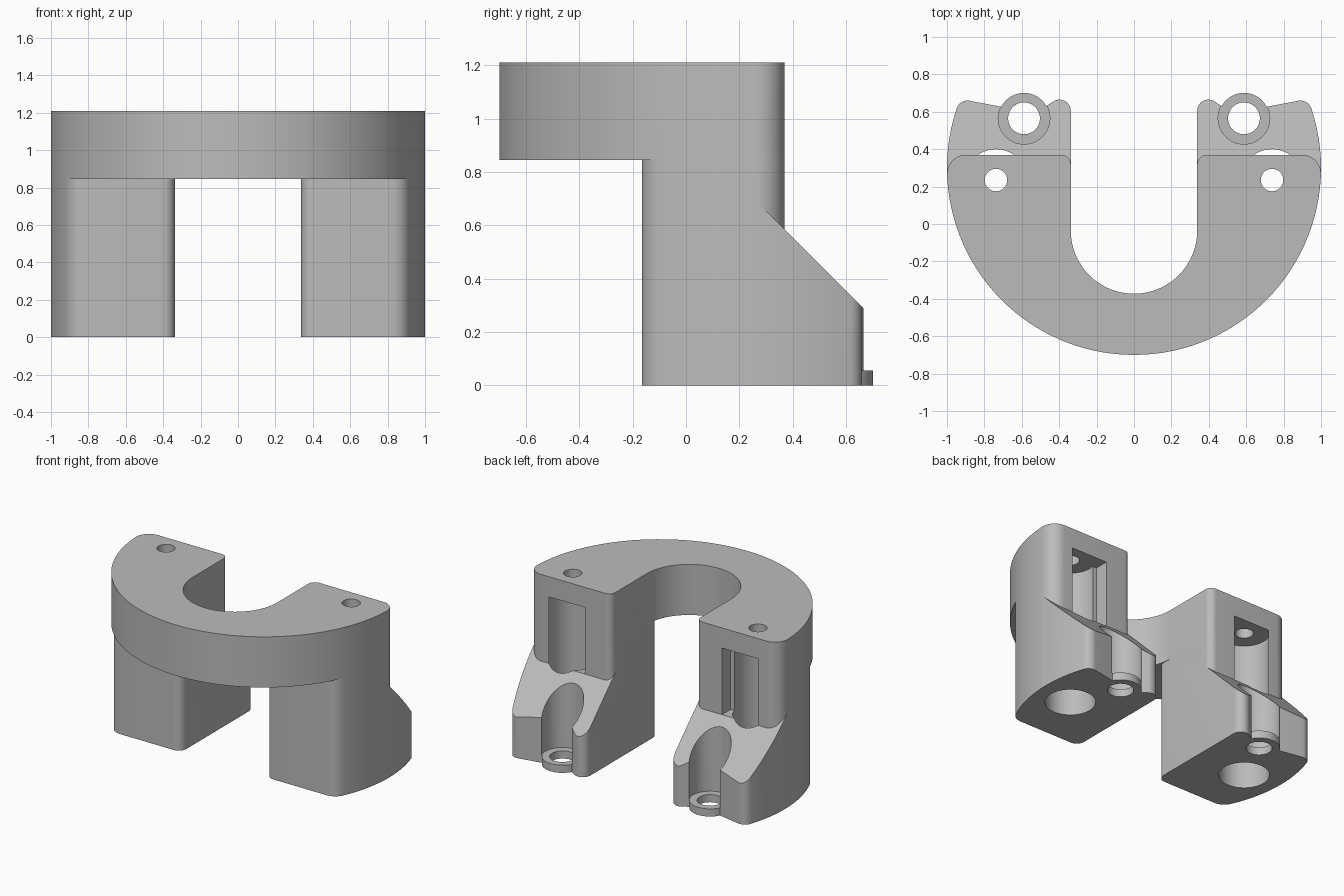
import bpy, bmesh
from math import sin, cos, atan2, sqrt, radians, degrees, floor

cube = bpy.data.objects.get("Cube")
if cube:
    bpy.data.objects.remove(cube)

grey = bpy.data.materials.new("plain grey")
grey.use_nodes = True
GREY = (0.5, 0.5, 0.5, 1)
grey.diffuse_color = GREY
grey.node_tree.nodes["Principled BSDF"].inputs["Base Color"].default_value = GREY

TOP, LEDGE, BACK, FRONT = 1.21, 0.845, 0.37, -0.165
RIM_Y, INNER = 0.30, 0.338          # outer circle centre (radius 1), half gap


def arc(cx, cy, r, a0, a1, step=3):
    """Points on an arc; inner points lie on a fixed angular grid."""
    lo, hi = min(a0, a1), max(a0, a1)
    grid = [k * step for k in range(floor(lo / step), floor(hi / step) + 2)
            if lo + 0.3 < k * step < hi - 0.3]
    angles = [lo] + grid + [hi]
    if a1 < a0:
        angles.reverse()
    return [(cx + r * cos(radians(a)), cy + r * sin(radians(a))) for a in angles]


def rim_fillet(cy, r):
    """Centre x of a fillet touching the outer circle, and the touching angle."""
    cx = sqrt((1 - r) ** 2 - (cy - RIM_Y) ** 2)
    return cx, degrees(atan2(cy - RIM_Y, cx))


def prism(name, pts, lo, hi, side=1, along_x=False):
    """Extrude a closed outline along z, or a (y, z) outline along x."""
    bm = bmesh.new()
    place = (lambda p: (lo, *p)) if along_x else (lambda p: (side * p[0], p[1], lo))
    face = bm.faces.new([bm.verts.new(place(p)) for p in pts])
    new = bmesh.ops.extrude_face_region(bm, geom=[face])["geom"]
    shift = (hi - lo, 0, 0) if along_x else (0, 0, hi - lo)
    bmesh.ops.translate(bm, vec=shift,
                        verts=[v for v in new if isinstance(v, bmesh.types.BMVert)])
    bmesh.ops.recalc_face_normals(bm, faces=bm.faces)
    mesh = bpy.data.meshes.new(name)
    bm.to_mesh(mesh)
    bm.free()
    mesh.materials.append(grey)
    obj = bpy.data.objects.new(name, mesh)
    bpy.context.collection.objects.link(obj)
    return obj


def cylinder(name, x, y, r, lo, hi, side):
    return prism(name, arc(x, y, r, 0, 360, 6)[:-1], lo, hi, side)


def combine(target, other, operation):
    """Apply a boolean and remove the helper."""
    mod = target.modifiers.new("cut", "BOOLEAN")
    mod.operation, mod.solver, mod.object = operation, "EXACT", other
    bpy.context.view_layer.objects.active = target
    bpy.ops.object.modifier_apply(modifier=mod.name)
    bpy.data.objects.remove(other)


# Shared outline pieces of the +x half
back_x, back_a = rim_fillet(BACK - 0.1, 0.1)
front_x, front_a = rim_fillet(FRONT + 0.1, 0.1)
tail_x, tail_a = rim_fillet(0.6, 0.06)
back_edge = (arc(back_x, BACK - 0.1, 0.1, back_a, 90, 10)
             + arc(INNER + 0.05, BACK - 0.05, 0.05, 90, 180, 10))
front_edge = (arc(INNER + 0.06, FRONT + 0.06, 0.06, 180, 270, 10)
              + arc(front_x, FRONT + 0.1, 0.1, -90, front_a, 10))

# Horseshoe plate on top
half = (arc(0, RIM_Y, 1, -90, back_a)[:-1] + back_edge
        + arc(0, -0.035, INNER, 0, -90, 5))
plate_outline = half + [(-x, y) for x, y in reversed(half[1:-1])]
# the mirrored half skips both points on the centre line
body = prism("horseshoe_bracket", plate_outline, LEDGE, TOP)

# Leg outlines: upright column, and longer foot with a notched tail
column_outline = front_edge + arc(0, RIM_Y, 1, front_a, back_a)[1:-1] + back_edge
foot_outline = (front_edge + arc(0, RIM_Y, 1, front_a, tail_a)[1:-1]
                + arc(tail_x, 0.6, 0.06, tail_a, 100, 10)
                + [(0.70, 0.625), (0.59, 0.60), (0.47, 0.63)]
                + arc(INNER + 0.06, 0.605, 0.06, 60, 180, 10))

BOSS = (0.588, 0.565)
BOLT = (0.738, 0.235)
for side in (1, -1):
    foot = prism("foot", foot_outline, 0, 0.8, side)
    # Sloping back of the foot
    slope = [(0.9, 0.055), (0.9, 1.5), (-0.545, 1.5)]
    combine(foot, prism("slope", slope, -1.5, 1.5, along_x=True), "DIFFERENCE")
    # Round recess with a screw lug at its base
    combine(foot, cylinder("recess", *BOSS, 0.138, 0.055, 1, side), "DIFFERENCE")
    combine(foot, cylinder("lug", *BOSS, 0.136, 0, 0.055, side), "UNION")
    combine(foot, prism("column", column_outline, 0, LEDGE + 0.1, side), "UNION")
    combine(body, foot, "UNION")
    # Screw hole, wide bore, side pocket and small top hole
    combine(body, cylinder("screw_hole", *BOSS, 0.085, -0.1, 0.2, side), "DIFFERENCE")
    combine(body, cylinder("bore", *BOLT, 0.165, -0.1, 1.065, side), "DIFFERENCE")
    pocket = [(0.545, 0.27), (0.74, 0.27), (0.74, 0.42), (0.545, 0.42)]
    combine(body, prism("pocket", pocket, 0.585, 1.065, side), "DIFFERENCE")
    combine(body, cylinder("top_hole", *BOLT, 0.06, 1, 1.4, side), "DIFFERENCE")

bpy.ops.object.select_all(action="DESELECT")
body.select_set(True)
bpy.context.view_layer.objects.active = body
bpy.ops.object.shade_smooth_by_angle(angle=radians(30))
